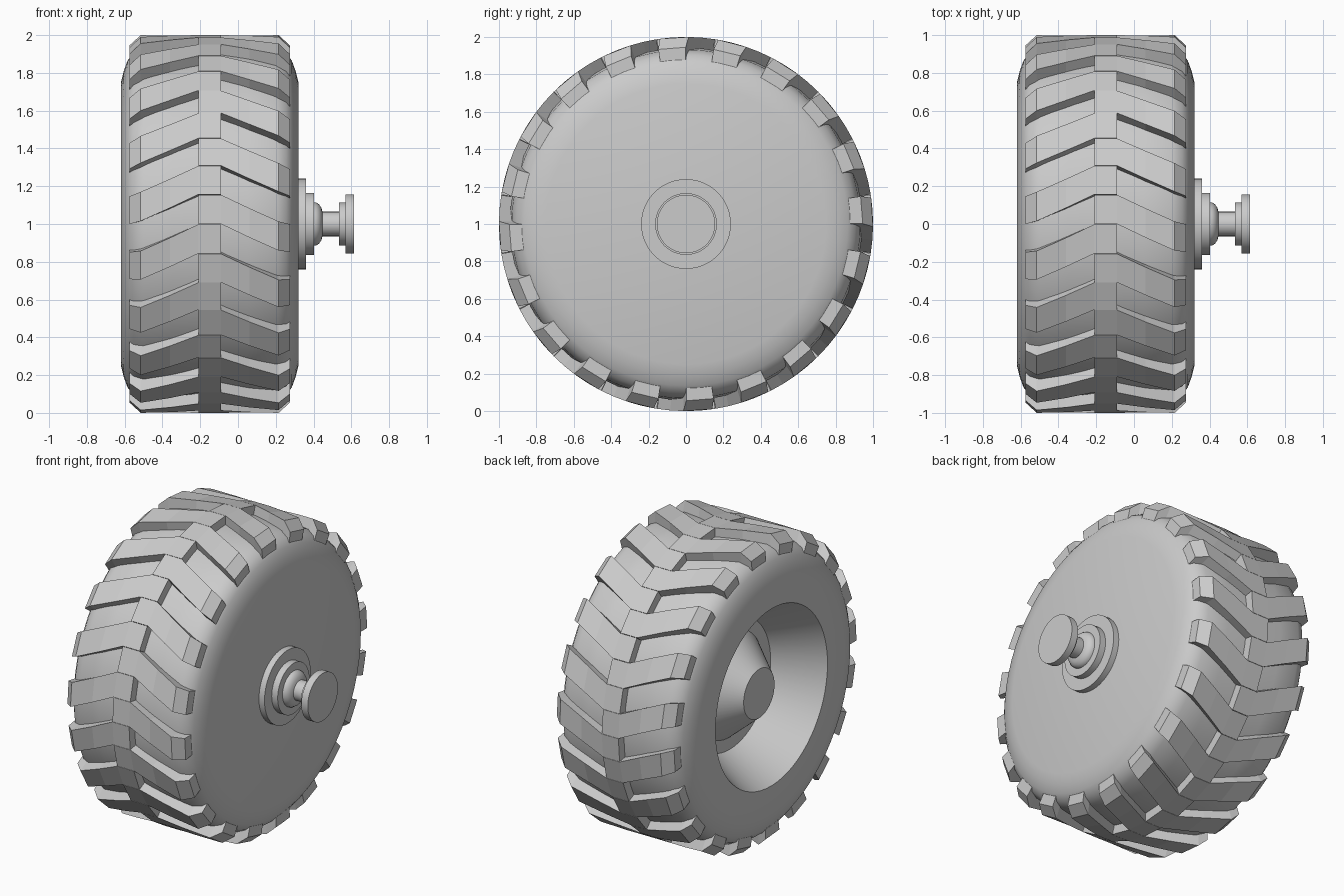
import bpy, bmesh, math

if "Cube" in bpy.data.objects:
    bpy.data.objects.remove(bpy.data.objects["Cube"])

AXLE_Z = 1.0
LUGS = 20


def polar(x, r, deg):
    a = math.radians(deg)
    return (x, -r * math.cos(a), AXLE_Z + r * math.sin(a))


def finish(bm, name, smooth):
    bmesh.ops.recalc_face_normals(bm, faces=bm.faces[:])
    me = bpy.data.meshes.new(name)
    bm.to_mesh(me)
    bm.free()
    ob = bpy.data.objects.new(name, me)
    bpy.context.collection.objects.link(ob)
    if smooth:
        bpy.ops.object.select_all(action='DESELECT')
        ob.select_set(True)
        bpy.context.view_layer.objects.active = ob
        bpy.ops.object.shade_smooth_by_angle(angle=math.radians(30))
    return ob


def revolve(name, profile, segs=64):
    """Turn an (x, radius) profile about the axle and cap both ends."""
    bm = bmesh.new()
    rings = [[bm.verts.new(polar(x, r, 360 * i / segs)) for i in range(segs)]
             for x, r in profile]
    for a, b in zip(rings, rings[1:]):
        for i in range(segs):
            j = (i + 1) % segs
            bm.faces.new((a[i], a[j], b[j], b[i]))
    bm.faces.new(rings[0])
    bm.faces.new(rings[-1])
    return finish(bm, name, True)


def lug_row(name, stations, width=8.9):
    """Ring of lugs; stations are (x, inner r, outer r, start angle)."""
    bm = bmesh.new()
    for k in range(LUGS):
        turn = 360 / LUGS * k
        loops = []
        for x, r0, r1, a in stations:
            a += turn
            loops.append([bm.verts.new(polar(x, r, d)) for r, d in
                          ((r0, a), (r1, a), (r1, a + width), (r0, a + width))])
        for p, q in zip(loops, loops[1:]):
            for i in range(4):
                j = (i + 1) % 4
                bm.faces.new((p[i], p[j], q[j], q[i]))
        bm.faces.new(loops[0])
        bm.faces.new(loops[-1])
    return finish(bm, name, False)


# Tyre body with closed outer disc and recessed rim and hub cone on the -x side
MID = -0.15
shoulder = [(0.47, 0.75), (0.455, 0.81), (0.435, 0.865), (0.405, 0.905), (0.35, 0.932), (0.2, 0.942)]
outer = [(MID + dx, r) for dx, r in shoulder]
inner = [(MID - dx, r) for dx, r in reversed(shoulder)]
rim = [(-0.62, 0.58), (-0.32, 0.42), (-0.32, 0.34), (-0.53, 0.16)]
revolve("tyre_and_rim", outer + inner + rim)


# Two staggered rows of chevron lugs that interlock at the centre
def stations(side, start):
    spec = [(0.425, 0.85, 0.945, 0), (0.365, 0.88, 1.0, 0.9),
            (0.21, 0.92, 1.0, 4.9), (0.06, 0.92, 1.0, 9), (-0.06, 0.92, 1.0, 9)]
    return [(MID + side * dx, r0, r1, start + a) for dx, r0, r1, a in spec]


lug_row("tread_lugs_left", stations(-1, 0))
lug_row("tread_lugs_right", stations(1, -9))

# Stepped axle and mounting flange
revolve("axle", [
    (0.31, 0.24), (0.36, 0.24), (0.36, 0.165), (0.403, 0.165), (0.403, 0.115),
    (0.415, 0.113), (0.43, 0.103), (0.442, 0.085), (0.447, 0.065), (0.535, 0.065),
    (0.535, 0.113), (0.568, 0.113), (0.568, 0.156), (0.615, 0.156)], 48)
